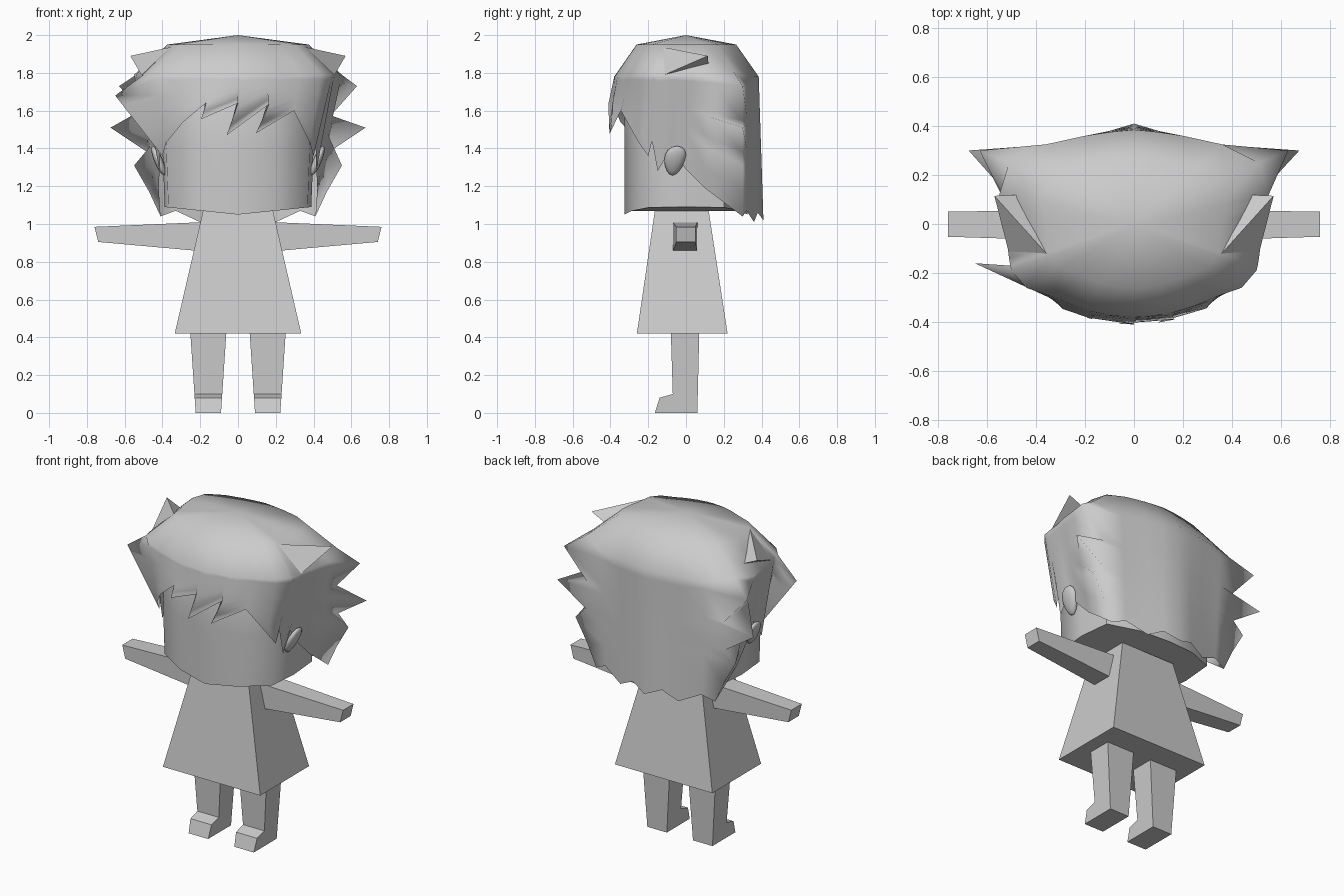
import bpy, bmesh
from mathutils import Vector

cube = bpy.data.objects.get("Cube")
if cube:
    bpy.data.objects.remove(cube, do_unlink=True)

GREY = (0.6, 0.6, 0.6, 1)
mat = bpy.data.materials.new("plain_grey")
mat.use_nodes = True
mat.diffuse_color = GREY
mat.node_tree.nodes["Principled BSDF"].inputs["Base Color"].default_value = GREY


def finish(name, bm, smooth=None):
    bmesh.ops.recalc_face_normals(bm, faces=bm.faces)
    mesh = bpy.data.meshes.new(name)
    bm.to_mesh(mesh)
    bm.free()
    mesh.materials.append(mat)
    ob = bpy.data.objects.new(name, mesh)
    bpy.context.collection.objects.link(ob)
    if smooth:
        bpy.ops.object.select_all(action='DESELECT')
        ob.select_set(True)
        bpy.context.view_layer.objects.active = ob
        bpy.ops.object.shade_smooth_by_angle(angle=smooth)
    return ob


def loft(bm, rings, cap_start=True, cap_end=True):
    """Skin a list of closed rings that have equal point counts."""
    rows = [[bm.verts.new(p) for p in ring] for ring in rings]
    n = len(rows[0])
    for a, b in zip(rows, rows[1:]):
        for i in range(n):
            j = (i + 1) % n
            bm.faces.new((a[i], a[j], b[j], b[i]))
    if cap_start:
        bm.faces.new(rows[0])
    if cap_end:
        bm.faces.new(rows[-1])
    return rows


def flip(p):
    return Vector((-p[0], p[1], p[2]))


# Dress: tapered block
def rect(x, y0, y1, z):
    return [(-x, y0, z), (x, y0, z), (x, y1, z), (-x, y1, z)]


bm = bmesh.new()
loft(bm, [rect(0.335, -0.26, 0.22, 0.42), rect(0.185, -0.165, 0.12, 1.07)])
finish("dress", bm)

# Arms and legs
leg_profile = [(0.07, 0.42), (0.06, 0), (-0.165, 0), (-0.14, 0.08), (-0.07, 0.1), (-0.08, 0.42)]
for s, side in ((1, "left"), (-1, "right")):
    bm = bmesh.new()
    loft(bm, [[(s * 0.18, -0.07, 0.855), (s * 0.18, 0.06, 0.855),
               (s * 0.18, 0.06, 1.01), (s * 0.18, -0.07, 1.01)],
              [(s * 0.74, -0.052, 0.905), (s * 0.74, 0.05, 0.905),
               (s * 0.76, 0.05, 0.985), (s * 0.76, -0.052, 0.985)]])
    finish(side + "_arm", bm)

    bm = bmesh.new()
    loft(bm, [[(s * (0.157 + d * (0.067 + 0.028 * z / 0.42)), y, z) for y, z in leg_profile]
              for d in (-1, 1)])
    finish(side + "_leg", bm)

    # Ears: tilted ellipsoids
    bm = bmesh.new()
    bmesh.ops.create_uvsphere(bm, u_segments=12, v_segments=8, radius=1)
    for v in bm.verts:
        x, y, z = v.co
        v.co = (s * (0.42 + 0.025 * x + 0.03 * z),
                -0.06 + 0.055 * y * (1 + 0.25 * z) + 0.012 * z, 1.335 + 0.078 * z)
    finish(side + "_ear", bm, 1.5)

# Head: rounded prism with a chin ridge
half = [(0, -0.325), (0.2, -0.285), (0.38, -0.195), (0.4, 0), (0.38, 0.2), (0.2, 0.285), (0, 0.325)]
plan = half + [(-x, y) for x, y in half[-2:0:-1]]
bm = bmesh.new()
loft(bm, [[(x * 0.97, y, 1.05 + 0.1 * abs(x)) for x, y in plan],
          [(x, y, 1.4) for x, y in plan],
          [(x * 0.97, y, 1.6) for x, y in plan],
          [(x * 0.8, y * 0.8, 1.8) for x, y in plan]])
finish("head", bm, 1.0)

# Hair: columns of points running from the crown ring down to a ragged hem
LEVELS = [1.73, 1.55, 1.51, 1.38, 1.31, 1.17, 1.04]


def column(top, bottom):
    top, bottom = Vector(top), Vector(bottom)
    return [top] + [top.lerp(bottom, (1.78 - z) / 0.74) for z in LEVELS]


def fringe_y(x):
    return -0.41 + 0.75 * x * x


# Fringe: crown x, then hem x and z
fringe = [column((a, fringe_y(a) + 0.03, 1.78), (x, fringe_y(x), z)) for a, x, z in (
    (-0.33, -0.29, 1.54), (-0.2, -0.17, 1.64), (-0.1, -0.195, 1.555), (0, 0, 1.64),
    (0.06, -0.06, 1.47), (0.15, 0.165, 1.635), (0.24, 0.095, 1.48), (0.33, 0.295, 1.6))]

# Side locks: crown x, y, then hem x, y, z
locks = [column((a, b, 1.79), (x, y, z)) for a, b, x, y, z in (
    (0.44, -0.26, 0.38, -0.25, 1.43), (0.5, -0.19, 0.4, -0.2, 1.36),
    (0.505, -0.17, 0.41, -0.18, 1.44), (0.51, -0.14, 0.415, -0.15, 1.28),
    (0.52, -0.06, 0.415, -0.08, 1.4), (0.54, 0.03, 0.415, 0, 1.29),
    (0.55, 0.12, 0.42, 0.1, 1.19))]

# Spiked rear edge
edge_x = [0.63, 0.47, 0.675, 0.48, 0.55, 0.47, 0.41]
edge = [Vector((0.51, 0.25, 1.81))] + [Vector((x, 0.3, z)) for x, z in zip(edge_x, LEVELS)]

# Back sheet
back = [column((a, b, 1.78), (x, y, z)) for a, b, x, y, z in (
    (0.36, 0.325, 0.33, 0.32, 1.07), (0.2, 0.36, 0.2, 0.36, 1.01),
    (0.1, 0.375, 0.1, 0.38, 1.06), (0, 0.385, 0, 0.41, 1.02))]

left_half = locks + [edge] + back
right_half = [[flip(p) for p in col] for col in left_half[-2::-1]]

# One extra forward spike on the right side
spike = right_half[-2]
tip, hem = Vector((-0.65, -0.16, 1.68)), spike[-1].copy()
for k in range(1, 8):
    spike[k] = tip.lerp(hem, (k - 1) / 6)

columns = fringe + left_half + right_half
bm = bmesh.new()
rings = [[(c[0].x * 0.68, c[0].y * 0.69, 1.95) for c in columns]]
rings += [[c[k] for c in columns] for k in range(8)]
rows = loft(bm, rings, False, False)
crown = bm.verts.new((0, 0, 2))
for i, v in enumerate(rows[0]):
    bm.faces.new((crown, v, rows[0][i - 1]))
finish("hair", bm, 2.0)

# Upper tufts
for s, side in ((1, "left"), (-1, "right")):
    bm = bmesh.new()
    tip, a, b, c = [bm.verts.new((s * x, y, z)) for x, y, z in (
        (0.57, 0.115, 1.89), (0.34, -0.14, 1.94), (0.5, -0.16, 1.77), (0.44, 0.12, 1.83))]
    for tri in ((tip, a, b), (tip, b, c), (tip, c, a)):
        bm.faces.new(tri)
    finish(side + "_tuft", bm, 1.0)
